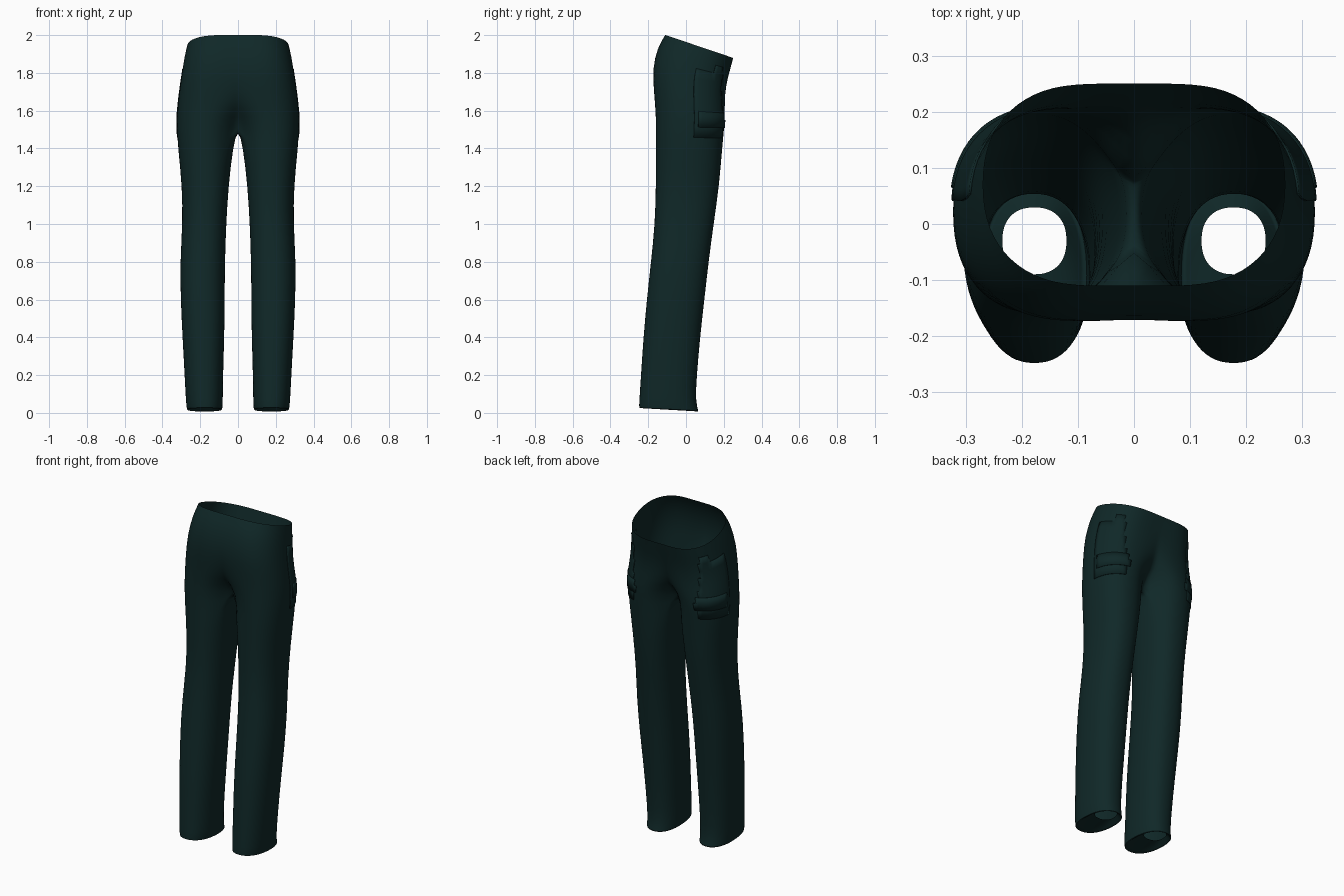
import bpy, bmesh, math

cube = bpy.data.objects.get("Cube")
if cube:
    bpy.data.objects.remove(cube, do_unlink=True)

SEGMENTS = 32

# one cloth colour
cloth = bpy.data.materials.new("dark_teal_cloth")
cloth.use_nodes = True
COLOUR = (0.005, 0.021, 0.021, 1)
cloth.diffuse_color = COLOUR
shader = cloth.node_tree.nodes["Principled BSDF"]
shader.inputs["Base Color"].default_value = COLOUR
shader.inputs["Roughness"].default_value = 0.9

# hip rings: height, flat half width, outer x, front y, back y, cleft depth
HIPS = [
    (1.94, .08, .27, -.11, .25, 0),
    (1.88, .09, .285, -.15, .235, 0),
    (1.78, .1, .3, -.178, .212, .02),
    (1.68, .12, .314, -.17, .205, .1),
    (1.6, .14, .322, -.163, .207, .3),
    (1.52, .16, .325, -.16, .205, .85),
]
# leg rings: height, inner x, outer x, front y, back y
LEGS = [
    (1.4, .027, .318, -.16, .192),
    (1.2, .05, .296, -.16, .176),
    (1, .062, .294, -.165, .147),
    (.8, .069, .307, -.186, .12),
    (.6, .07, .304, -.208, .098),
    (.4, .072, .294, -.226, .075),
    (.2, .079, .283, -.239, .058),
    (.06, .08, .276, -.248, .05),
    (.01, .083, .271, -.25, .07),
    (.02, .09, .264, -.24, .06),
    (.04, .12, .235, -.09, .03),
]


def power(v, p=.87):
    return math.copysign(abs(v) ** p, v)


def angles():
    for i in range(SEGMENTS):
        a = math.tau * i / SEGMENTS
        yield math.cos(a), math.sin(a)


def hip_ring(z, flat, outer, front, back, cleft):
    mid, half = (front + back) / 2, (back - front) / 2
    tilt = .338 * max(0, (z - 1.5) / .44)
    edge = math.sqrt(.5)
    points = []
    for c, s in angles():
        depth = cleft if s > 0 else cleft ** 1.5
        if c >= -1e-6:
            x, dy = flat + (outer - flat) * power(max(c, 0)), half * power(s)
        elif -c < edge - 1e-6:
            u = -c / edge
            x, dy = flat * (1 - u), math.copysign(half * (1 - depth * u * u), s)
        else:
            x, dy = 0, half * (1 - depth) * s / edge
        points.append((x, mid + dy, z - tilt * dy))
    return points


def leg_ring(z, inner, outer, front, back):
    cx, rx = (inner + outer) / 2, (outer - inner) / 2
    mid, half = (front + back) / 2, (back - front) / 2
    tilt = .06 if z < .03 else 0
    return [(cx + rx * power(c), mid + half * power(s), z - tilt * half * power(s))
            for c, s in angles()]


def finish(obj):
    obj.data.materials.clear()
    obj.data.materials.append(cloth)
    bpy.ops.object.select_all(action="DESELECT")
    obj.select_set(True)
    bpy.context.view_layer.objects.active = obj
    bpy.ops.object.shade_smooth_by_angle(angle=math.radians(50))


def make_object(name, bm):
    mesh = bpy.data.meshes.new(name)
    bm.to_mesh(mesh)
    bm.free()
    obj = bpy.data.objects.new(name, mesh)
    bpy.context.collection.objects.link(obj)
    return obj


# left half of the trousers: open waist, inner cuff at the hem
bm = bmesh.new()
rings = [hip_ring(*r) for r in HIPS] + [leg_ring(*r) for r in LEGS]
loops = [[bm.verts.new(p) for p in ring] for ring in rings]
for top, low in zip(loops, loops[1:]):
    for i in range(SEGMENTS):
        j = (i + 1) % SEGMENTS
        quad = (top[i], low[i], low[j], top[j])
        if any(v.co.x > 1e-5 for v in quad):
            bm.faces.new(quad)
bmesh.ops.delete(bm, geom=[v for v in bm.verts if not v.link_faces], context="VERTS")
trousers = make_object("trousers", bm)

mirror = trousers.modifiers.new("mirror", "MIRROR")
mirror.use_clip = True
mirror.merge_threshold = .0005
smooth = trousers.modifiers.new("smooth", "SUBSURF")
smooth.levels = smooth.render_levels = 1
finish(trousers)

# sewn-on panels follow the cloth just above its surface
bpy.context.view_layer.update()
skin = trousers.evaluated_get(bpy.context.evaluated_depsgraph_get())


def panel(name, lift, rule):
    bm = bmesh.new()
    bm.from_mesh(skin.data)
    unused = [f for f in bm.faces if not rule(f.calc_center_median())]
    bmesh.ops.delete(bm, geom=unused, context="FACES")
    bm.normal_update()
    shifts = [(v, v.normal * lift) for v in bm.verts]
    for v, shift in shifts:
        v.co += shift
    obj = make_object(name, bm)
    solid = obj.modifiers.new("thickness", "SOLIDIFY")
    solid.thickness = .004
    finish(obj)


panel("side_pockets", .004,
      lambda p: 1.47 < p.z < 1.82 and p.y > .05 and abs(p.x) > .22)
panel("pocket_flaps", .007,
      lambda p: 1.5 < p.z < 1.58 and p.y > .07 and abs(p.x) > .2)
